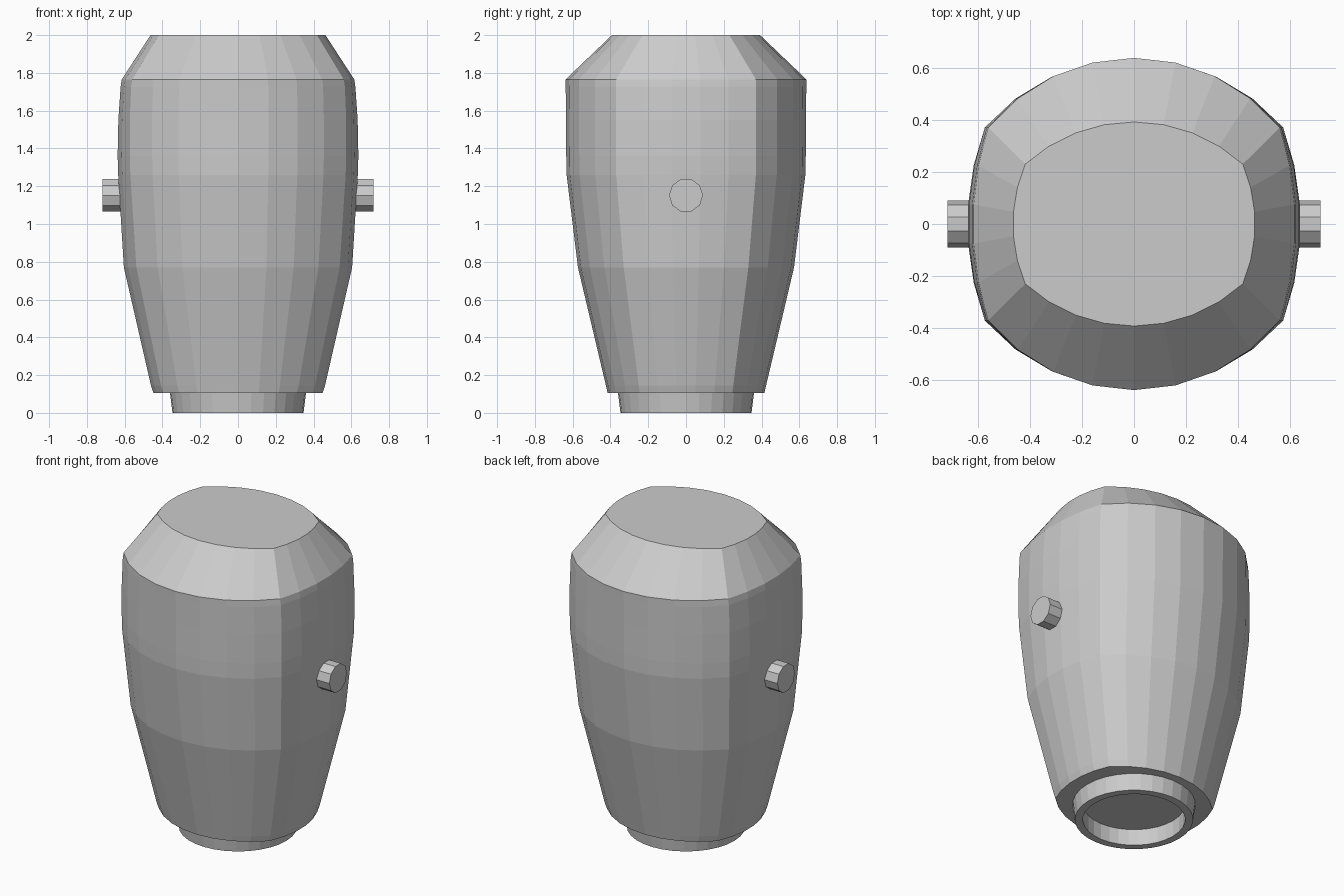
import bpy, bmesh, math
from mathutils import Matrix

if "Cube" in bpy.data.objects:
    bpy.data.objects.remove(bpy.data.objects["Cube"])


def finish(name, bm):
    bmesh.ops.recalc_face_normals(bm, faces=bm.faces[:])
    mesh = bpy.data.meshes.new(name)
    bm.to_mesh(mesh)
    bm.free()
    obj = bpy.data.objects.new(name, mesh)
    bpy.context.collection.objects.link(obj)
    return obj


def arc(half_chord, edge, peak, steps):
    """Shallow circular arc from -half_chord to +half_chord: (along, outward)."""
    sag = peak - edge
    r = (half_chord ** 2 + sag ** 2) / (2 * sag)
    a = math.asin(half_chord / r)
    angles = [-a + 2 * a * i / steps for i in range(steps)]
    return [(r * math.sin(t), peak - r + r * math.cos(t)) for t in angles]


def section(hx, hy, cx, cy):
    """Four bowed sides meeting at the corners (+-cx, +-cy)."""
    front = arc(cx, cy, hy, 8)
    side = arc(cy, cx, hx, 5)
    half = [(u, -v) for u, v in front] + [(v, u) for u, v in side]
    return half + [(-x, -y) for x, y in half]


# Body: lofted bowed-square sections (z, half x, half y, corner x, corner y)
rings = [
    (0.105, 0.450, 0.415, 0.395, 0.245),
    (0.145, 0.463, 0.424, 0.408, 0.250),
    (0.770, 0.607, 0.572, 0.538, 0.330),
    (1.260, 0.637, 0.632, 0.570, 0.370),
    (1.360, 0.640, 0.634, 0.573, 0.371),
    (1.550, 0.636, 0.635, 0.573, 0.371),
    (1.725, 0.624, 0.637, 0.566, 0.370),
    (1.765, 0.618, 0.638, 0.560, 0.370),
    (2.000, 0.465, 0.392, 0.418, 0.230),
]
bm = bmesh.new()
loops = [[bm.verts.new((x, y, z)) for x, y in section(*dims)] for z, *dims in rings]
n = len(loops[0])
for lo, hi in zip(loops, loops[1:]):
    for i in range(n):
        j = (i + 1) % n
        bm.faces.new((lo[i], lo[j], hi[j], hi[i]))
bm.faces.new(loops[0][::-1])
bm.faces.new(loops[-1])
finish("jar_body", bm)

# Foot: slightly tapered open ring
bm = bmesh.new()
profile = [(0.30, 0.105), (0.30, 0.0), (0.347, 0.0), (0.36, 0.105)]
seg = 32
loops = [[bm.verts.new((r * math.cos(2 * math.pi * i / seg),
                        r * math.sin(2 * math.pi * i / seg), z))
          for i in range(seg)] for r, z in profile]
for k in range(3):
    for i in range(seg):
        j = (i + 1) % seg
        bm.faces.new((loops[k][i], loops[k][j], loops[k + 1][j], loops[k + 1][i]))
finish("foot_ring", bm)

# Side pegs
for side, label in ((1, "right"), (-1, "left")):
    bm = bmesh.new()
    bmesh.ops.create_cone(bm, cap_ends=True, segments=10, radius1=0.09, radius2=0.09,
                          depth=0.12,
                          matrix=Matrix.Translation((side * 0.657, 0, 1.152))
                          @ Matrix.Rotation(math.pi / 2, 4, 'Y'))
    finish("side_peg_" + label, bm)
